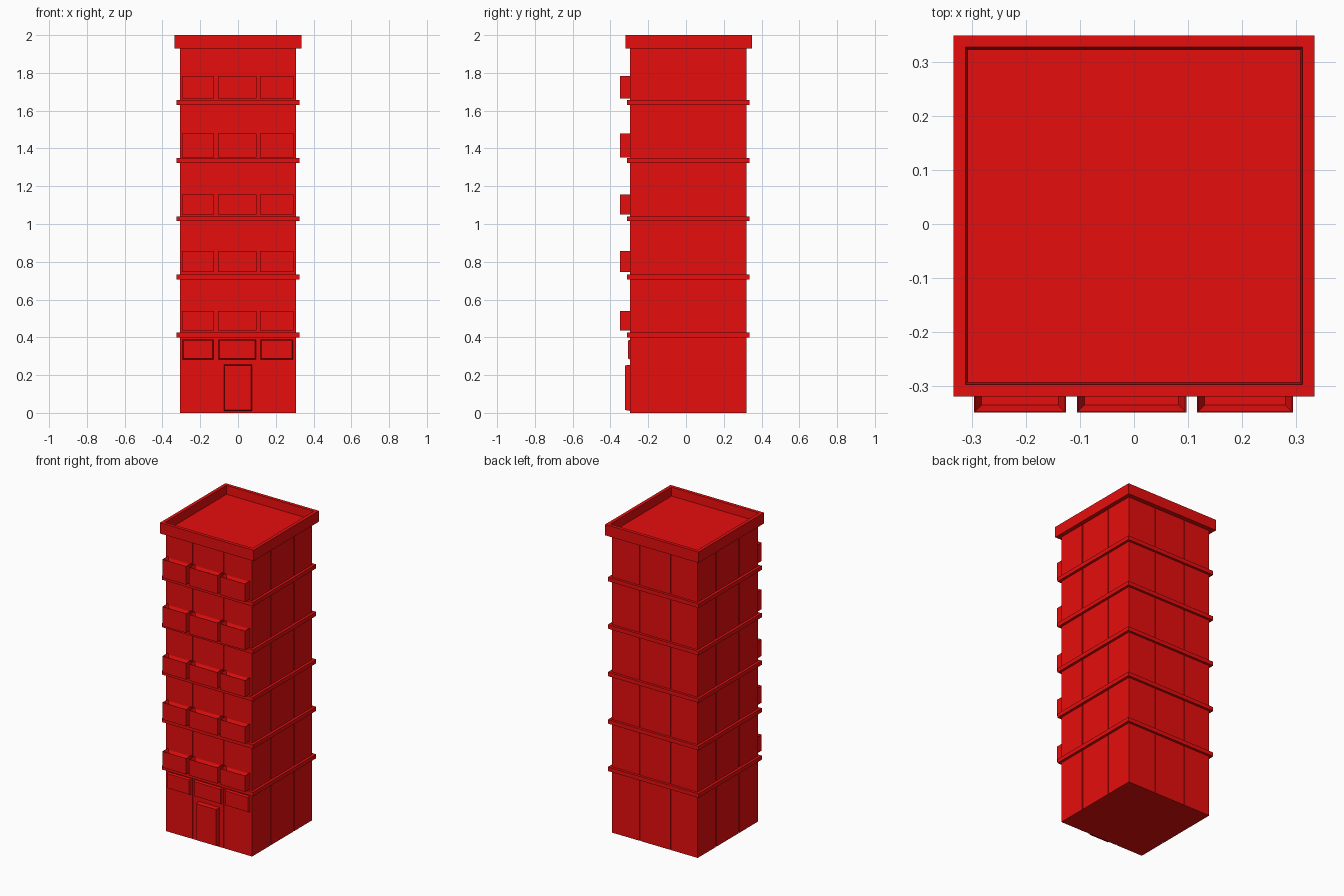
import bpy, bmesh

if "Cube" in bpy.data.objects:
    bpy.data.objects.remove(bpy.data.objects["Cube"])

red = bpy.data.materials.new("red")
red.diffuse_color = (0.8, 0.004, 0.004, 1)
red.use_nodes = True
red.node_tree.nodes["Principled BSDF"].inputs["Base Color"].default_value = red.diffuse_color


def finish(bm, name):
    bmesh.ops.recalc_face_normals(bm, faces=bm.faces)
    me = bpy.data.meshes.new(name)
    bm.to_mesh(me)
    bm.free()
    me.materials.append(red)
    ob = bpy.data.objects.new(name, me)
    bpy.context.collection.objects.link(ob)
    return ob


def box_bm(x, y, z):
    bm = bmesh.new()
    bmesh.ops.create_cube(bm, size=1)
    for v in bm.verts:
        v.co = [(a + b) / 2 + c * (b - a) for (a, b), c in zip((x, y, z), v.co)]
    return bm


def box(name, x, y, z):
    return finish(box_bm(x, y, z), name)


def tray(name, x, y, z, rim, slope, depth):
    """Box with a sunken top and sloping inner walls."""
    bm = box_bm(x, y, z)
    bm.normal_update()
    top = max(bm.faces, key=lambda f: f.calc_center_median().z)
    bmesh.ops.inset_region(bm, faces=[top], thickness=rim, use_even_offset=True)
    bmesh.ops.inset_region(bm, faces=[top], thickness=slope, depth=-depth, use_even_offset=True)
    return finish(bm, name)


def raised_panel(name, x, z, y_front, slope):
    """Panel on the front wall with chamfered sides."""
    bm = box_bm(x, (y_front, -0.29), z)
    cx, cz = sum(x) / 2, sum(z) / 2
    for v in bm.verts:
        if v.co.y < y_front + 0.001:
            v.co.x += slope if v.co.x < cx else -slope
            v.co.z += slope if v.co.z < cz else -slope
    return finish(bm, name)


# tower body: square plan with two thin vertical grooves per side
X, Y0, Y1 = 0.308, -0.296, 0.32
G, D = 0.003, 0.005


def side(p, q, inward, cuts):
    """Points along one wall from corner p, dipping inward at each cut."""
    axis = 0 if p[1] == q[1] else 1
    s = 1 if q[axis] > p[axis] else -1
    pts = [p]
    for c in sorted(cuts, reverse=s < 0):
        for off, dip in ((-G, 0), (-G, D), (G, D), (G, 0)):
            pt = [p[0] + inward[0] * dip, p[1] + inward[1] * dip]
            pt[axis] = c + s * off
            pts.append(tuple(pt))
    return pts


xc, yc = (-0.115, 0.106), (-0.103, 0.133)
plan = (side((-X, Y0), (X, Y0), (0, 1), xc) + side((X, Y0), (X, Y1), (-1, 0), yc)
        + side((X, Y1), (-X, Y1), (0, -1), xc) + side((-X, Y1), (-X, Y0), (1, 0), yc))
bm = bmesh.new()
base = bm.faces.new([bm.verts.new((a, b, 0)) for a, b in plan])
ext = bmesh.ops.extrude_face_region(bm, geom=[base], use_keep_orig=True)
for g in ext["geom"]:
    if isinstance(g, bmesh.types.BMVert):
        g.co.z = 1.935
finish(bm, "tower_body")

# roof parapet with sunken roof
tray("roof_parapet", (-0.335, 0.335), (-0.32, 0.35), (1.93, 2.0), 0.022, 0.004, 0.055)

# floor ledges
for i in range(5):
    z = 0.4 + i * 0.3075
    box(f"floor_ledge_{i + 1}", (-0.325, 0.325), (-0.312, 0.336), (z, z + 0.026))

# balconies and ground floor windows
bays = [(-0.297, -0.126), (-0.106, 0.097), (0.117, 0.295)]
levels = [(0.436, 0.54), (0.747, 0.857), (1.05, 1.157), (1.353, 1.478), (1.665, 1.784)]
for j, bay in enumerate(bays):
    for i, z in enumerate(levels):
        tray(f"balcony_{i + 1}_{j + 1}", bay, (-0.35, -0.29), z, 0.002, 0.012, 0.025)
    raised_panel(f"ground_window_{j + 1}", bay, (0.28, 0.39), -0.308, 0.008)

# front door
raised_panel("front_door", (-0.076, 0.074), (0.01, 0.256), -0.323, 0.005)
